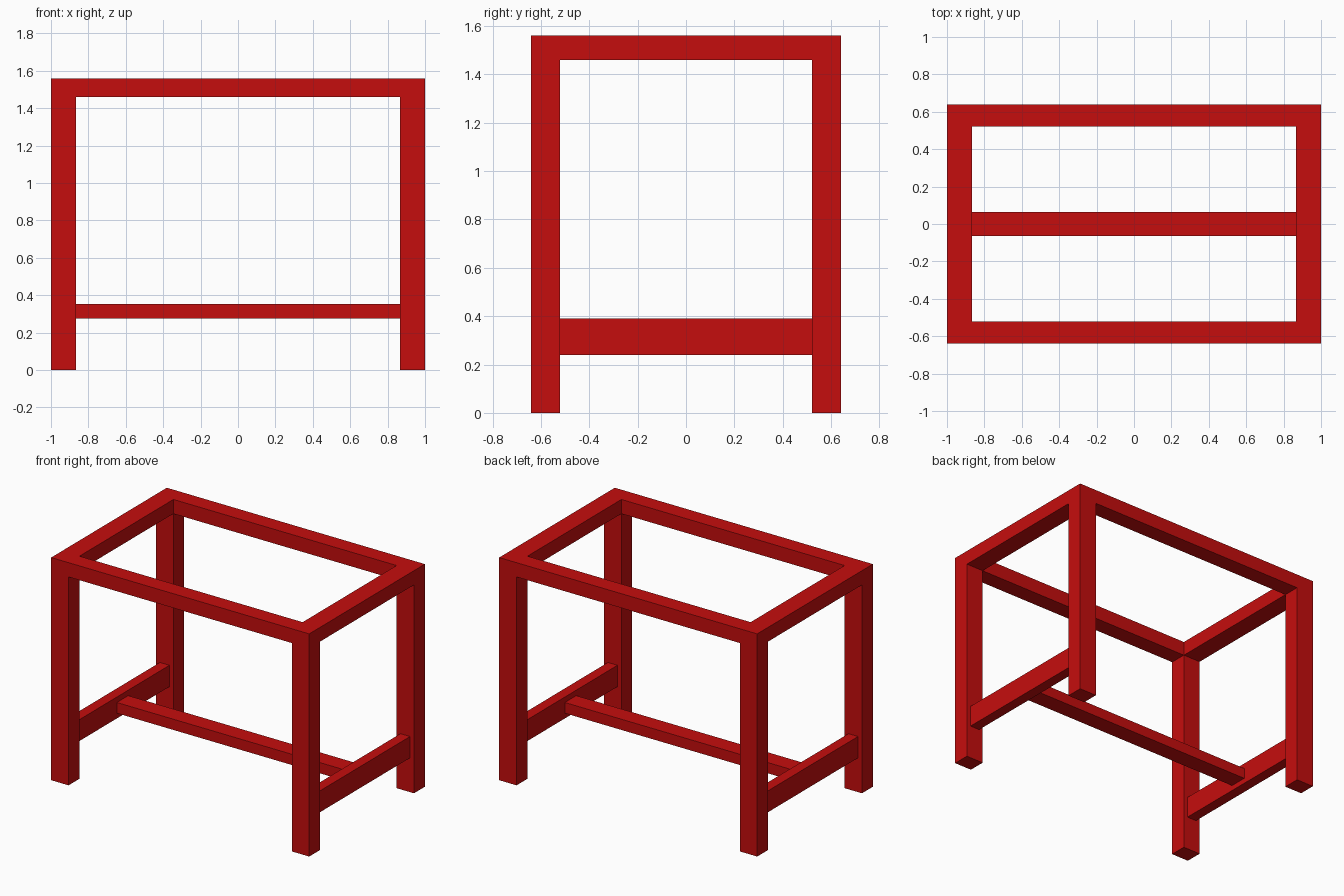
import bpy
import bmesh
from mathutils import Vector

cube = bpy.data.objects.get("Cube")
if cube:
    bpy.data.objects.remove(cube, do_unlink=True)

# Overall half sizes and post section
HX, HY, TOP = 1.0, 0.64, 1.56
POST_X, POST_Y, RAIL_H = 0.135, 0.12, 0.10
UNDER = TOP - RAIL_H

red = bpy.data.materials.new("red_paint")
red.use_nodes = True
colour = (0.56, 0.004, 0.004, 1)
red.diffuse_color = colour
red.node_tree.nodes["Principled BSDF"].inputs["Base Color"].default_value = colour


def finish(name, bm):
    bmesh.ops.recalc_face_normals(bm, faces=bm.faces)
    mesh = bpy.data.meshes.new(name)
    bm.to_mesh(mesh)
    bm.free()
    mesh.materials.append(red)
    obj = bpy.data.objects.new(name, mesh)
    bpy.context.collection.objects.link(obj)
    return obj


def beam(name, low, high):
    """Square-edged beam between two opposite corners."""
    low, high = Vector(low), Vector(high)
    bm = bmesh.new()
    bmesh.ops.create_cube(bm, size=1)
    bmesh.ops.scale(bm, vec=high - low, verts=bm.verts)
    bmesh.ops.translate(bm, vec=(low + high) / 2, verts=bm.verts)
    return finish(name, bm)


# Top frame: one rectangular ring
bm = bmesh.new()
rings = []
for hx, hy in ((HX, HY), (HX - POST_X, HY - POST_Y)):
    for z in (UNDER, TOP):
        rings.append([bm.verts.new((sx * hx, sy * hy, z))
                      for sx, sy in ((-1, -1), (1, -1), (1, 1), (-1, 1))])
outer_low, outer_top, inner_low, inner_top = rings
for a, b in ((outer_low, outer_top), (outer_top, inner_top),
             (inner_top, inner_low), (inner_low, outer_low)):
    for i in range(4):
        j = (i + 1) % 4
        bm.faces.new((a[i], a[j], b[j], b[i]))
finish("top_frame", bm)

# Legs, flush with the frame corners
for side, sx in (("left", 1), ("right", -1)):
    for end, sy in (("front", -1), ("back", 1)):
        cx, cy = sx * (HX - POST_X / 2), sy * (HY - POST_Y / 2)
        beam(f"{end}_{side}_leg",
             (cx - POST_X / 2, cy - POST_Y / 2, 0),
             (cx + POST_X / 2, cy + POST_Y / 2, UNDER))

    # Side stretcher, centred on the thickness of the legs
    cx = sx * (HX - POST_X / 2)
    reach = HY - POST_Y
    beam(f"{side}_side_stretcher",
         (cx - 0.037, -reach, 0.24), (cx + 0.037, reach, 0.39))

# Long stretcher joining the two side stretchers
beam("centre_stretcher", (-0.895, -0.063, 0.277), (0.895, 0.063, 0.352))
